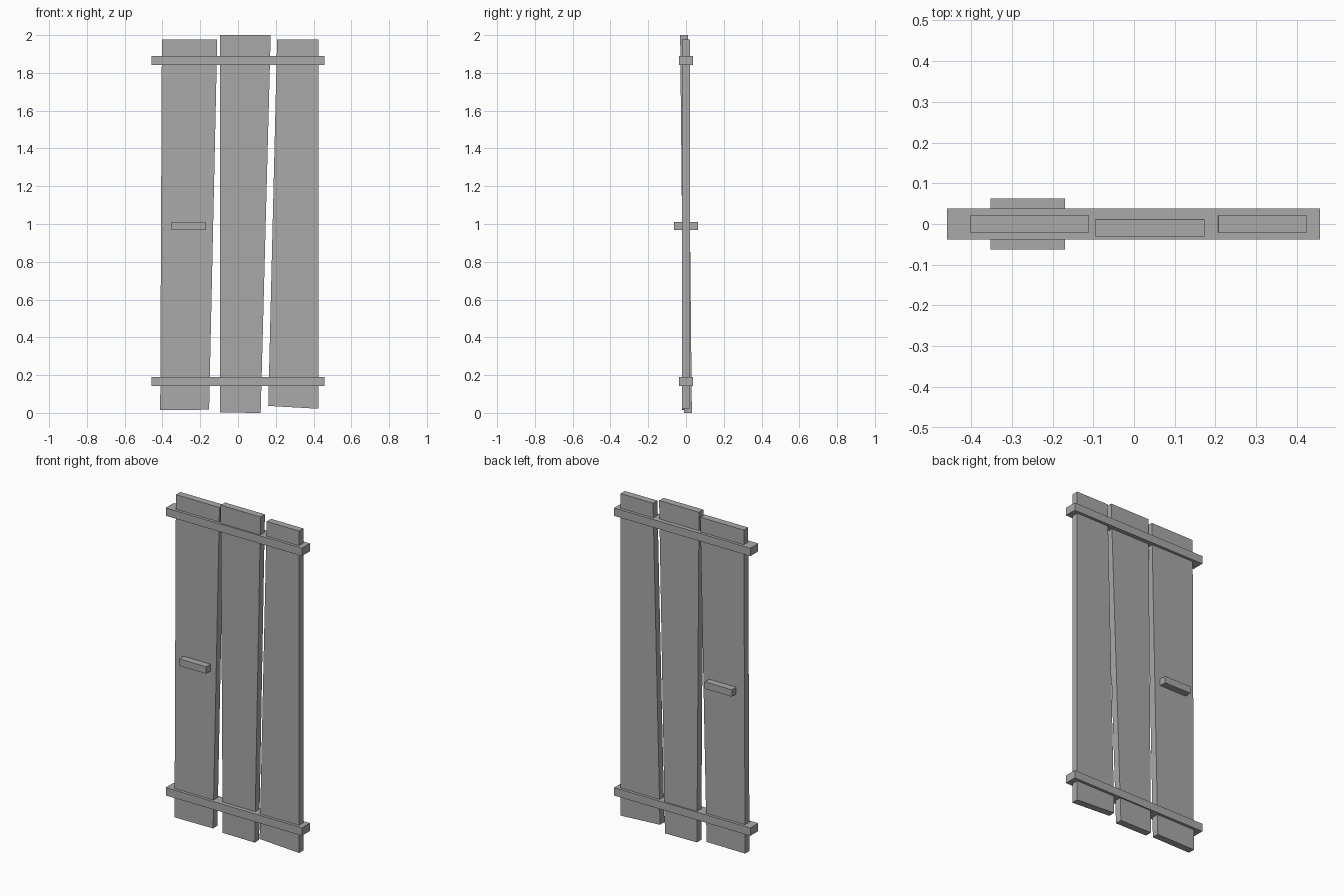
import bpy
import bmesh

old = bpy.data.objects.get("Cube")
if old:
    bpy.data.objects.remove(old, do_unlink=True)

GREY = (0.4, 0.4, 0.4, 1.0)
mat = bpy.data.materials.new("plain grey")
mat.use_nodes = True
mat.diffuse_color = GREY
mat.node_tree.nodes["Principled BSDF"].inputs["Base Color"].default_value = GREY


def plank(name, outline, y_bottom=0.0, y_top=0.0, depth=0.042):
    """Extrude a front outline (bottom pair, then top pair) through its depth."""
    bm = bmesh.new()
    lean = (y_bottom, y_bottom, y_top, y_top)
    verts = [bm.verts.new((x, y - depth / 2, z)) for (x, z), y in zip(outline, lean)]
    front = bm.faces.new(verts)
    result = bmesh.ops.extrude_face_region(bm, geom=[front])
    back = [v for v in result["geom"] if isinstance(v, bmesh.types.BMVert)]
    bmesh.ops.translate(bm, verts=back, vec=(0, depth, 0))
    bmesh.ops.recalc_face_normals(bm, faces=bm.faces)
    mesh = bpy.data.meshes.new(name)
    bm.to_mesh(mesh)
    bm.free()
    mesh.materials.append(mat)
    obj = bpy.data.objects.new(name, mesh)
    bpy.context.collection.objects.link(obj)
    return obj


def bar(name, x0, x1, z0, z1, depth):
    return plank(name, [(x0, z0), (x1, z0), (x1, z1), (x0, z1)], depth=depth)


# Uneven upright boards; the middle one leans forward at the top
plank("right_board", [(-0.412, 0.015), (-0.153, 0.017), (-0.11, 1.978), (-0.403, 1.978)])
plank("middle_board", [(-0.095, 0.002), (0.12, 0.0), (0.173, 2.0), (-0.095, 2.0)],
      y_bottom=0.01, y_top=-0.01)
plank("left_board", [(0.16, 0.037), (0.425, 0.022), (0.425, 1.978), (0.207, 1.978)])

# Cross battens wrapping the boards
for name, z in (("lower_batten", 0.166), ("upper_batten", 1.865)):
    bar(name, -0.459, 0.457, z - 0.024, z + 0.024, 0.076)

# Handle running through the board to both sides
bar("handle", -0.352, -0.17, 0.968, 1.01, 0.126)
